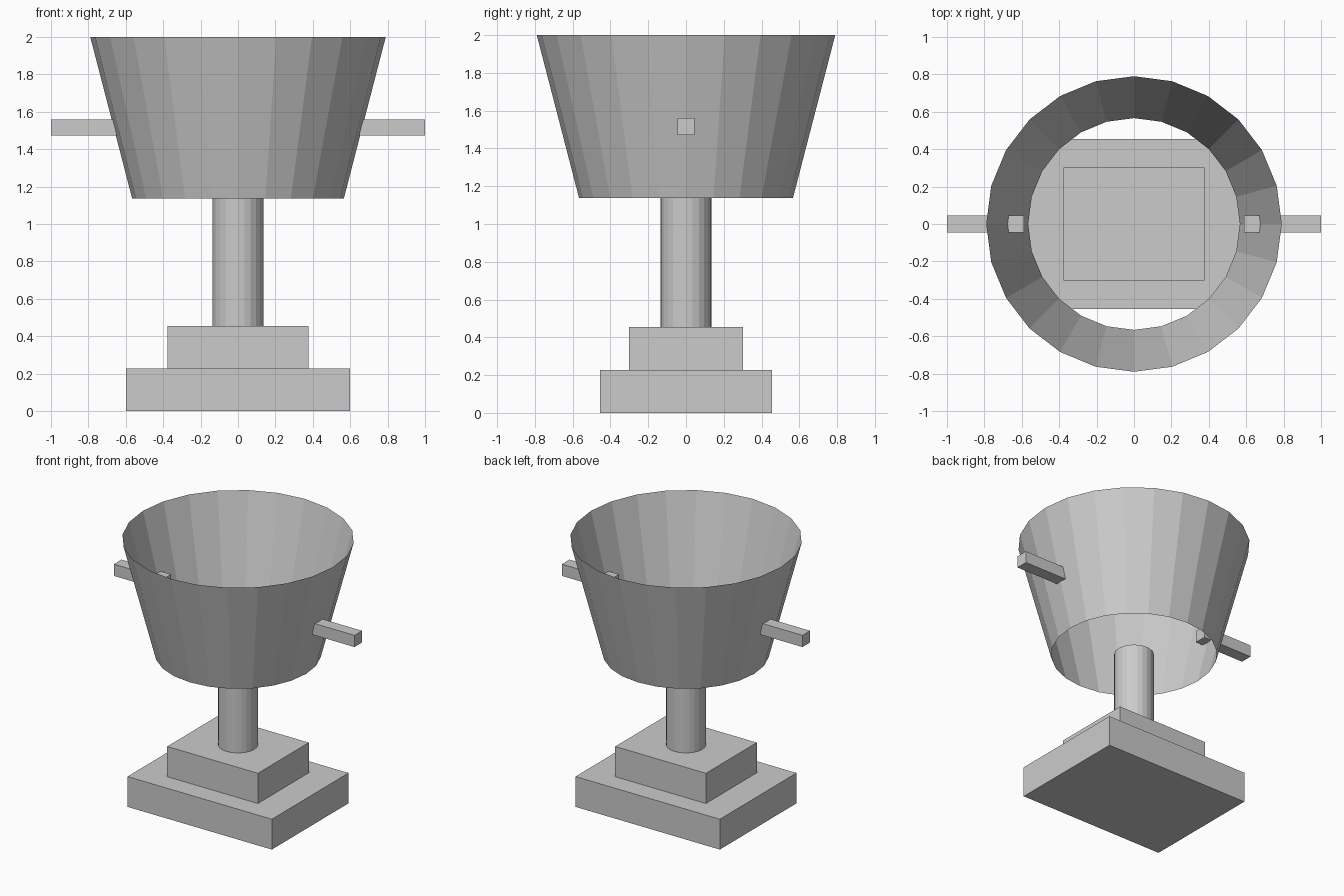
import bpy
import bmesh
from mathutils import Matrix, Vector

cube = bpy.data.objects.get("Cube")
if cube:
    bpy.data.objects.remove(cube, do_unlink=True)

# One plain colour for the whole model
grey = bpy.data.materials.new("light grey")
grey.use_nodes = True
COLOUR = (0.6, 0.6, 0.6, 1)
grey.diffuse_color = COLOUR
for node in grey.node_tree.nodes:
    if node.type == 'BSDF_PRINCIPLED':
        node.inputs["Base Color"].default_value = COLOUR


def finish(name, bm):
    mesh = bpy.data.meshes.new(name)
    bm.to_mesh(mesh)
    bm.free()
    mesh.materials.append(grey)
    obj = bpy.data.objects.new(name, mesh)
    bpy.context.collection.objects.link(obj)
    return obj


def box(name, low, high):
    low, high = Vector(low), Vector(high)
    bm = bmesh.new()
    place = Matrix.Translation((low + high) / 2) @ Matrix.Diagonal((*(high - low), 1))
    bmesh.ops.create_cube(bm, size=1, matrix=place)
    return finish(name, bm)


def open_tube(name, r_low, r_high, z_low, z_high, sides=24):
    bm = bmesh.new()
    bmesh.ops.create_cone(bm, cap_ends=False, segments=sides,
                          radius1=r_low, radius2=r_high, depth=z_high - z_low,
                          matrix=Matrix.Translation((0, 0, (z_low + z_high) / 2)))
    return finish(name, bm)


# Stepped base
box("base_slab", (-0.6, -0.455, 0), (0.6, 0.455, 0.228))
box("base_step", (-0.377, -0.302, 0.228), (0.377, 0.302, 0.455))

# Hollow stem and flared bowl, both open at the ends
open_tube("stem", 0.136, 0.136, 0.455, 1.137)
open_tube("bowl", 0.566, 0.79, 1.137, 2.0)

# Handle bars that pass through the bowl wall
for name, side in (("left_handle", 1), ("right_handle", -1)):
    inner, outer = sorted((side * 0.588, side * 1.0))
    box(name, (inner, -0.045, 1.472), (outer, 0.045, 1.56))
